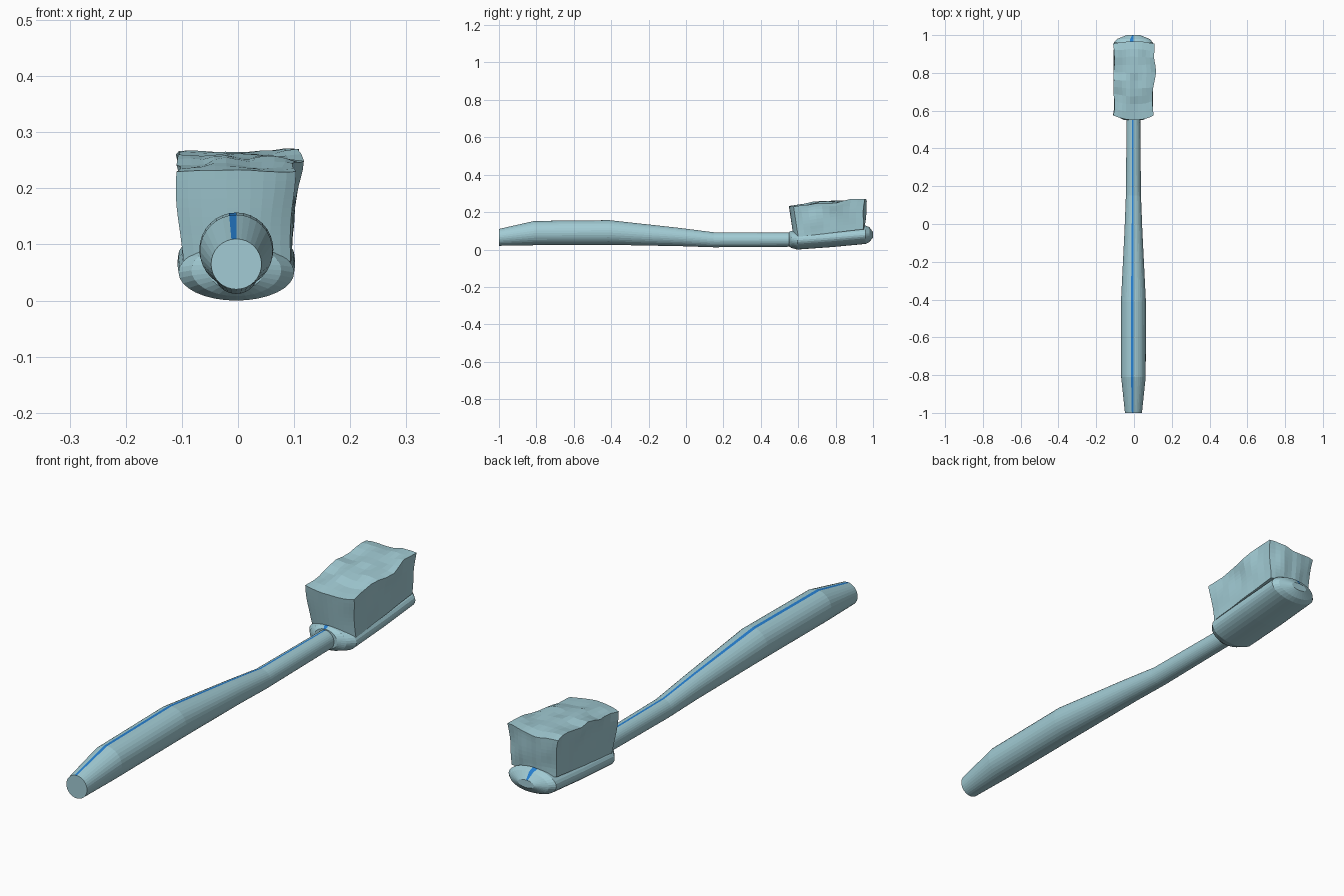
import bpy, bmesh
from math import sin, cos, pi
from mathutils import Vector, noise

if "Cube" in bpy.data.objects:
    bpy.data.objects.remove(bpy.data.objects["Cube"])

SIDES = 32


def finish(name, bm, mats=()):
    bmesh.ops.recalc_face_normals(bm, faces=bm.faces)
    me = bpy.data.meshes.new(name)
    bm.to_mesh(me)
    bm.free()
    for m in mats:
        me.materials.append(m)
    ob = bpy.data.objects.new(name, me)
    bpy.context.collection.objects.link(ob)
    return ob


def material(name, color):
    m = bpy.data.materials.new(name)
    m.diffuse_color = color
    m.use_nodes = True
    m.node_tree.nodes["Principled BSDF"].inputs["Base Color"].default_value = m.diffuse_color
    return m


body_mat = material("pale_teal", (0.36, 0.60, 0.66, 1))
stripe_mat = material("blue_stripe", (0.02, 0.22, 0.65, 1))


# Loft elliptical rings along y; one top facet carries the blue stripe
def loft(name, sections):
    bm = bmesh.new()
    rings = []
    for y, rx, z0, z1 in sections:
        ring = []
        for i in range(SIDES):
            a = pi / 2 + 2 * pi * i / SIDES
            ring.append(bm.verts.new((-0.003 + rx * cos(a), y,
                                      (z0 + z1) / 2 + (z1 - z0) / 2 * sin(a))))
        rings.append(ring)
    for r, s in zip(rings, rings[1:]):
        for i in range(SIDES):
            j = (i + 1) % SIDES
            f = bm.faces.new((r[i], r[j], s[j], s[i]))
            f.material_index = 1 if i == 0 else 0
    bm.faces.new(rings[0])
    bm.faces.new(rings[-1])
    return finish(name, bm, (body_mat, stripe_mat))


# Handle: y, half width, bottom z, top z
loft("handle", [
    (-1.00, 0.045, 0.020, 0.110), (-0.81, 0.065, 0.023, 0.153),
    (-0.41, 0.066, 0.025, 0.157), (-0.03, 0.047, 0.018, 0.115),
    (0.15, 0.040, 0.012, 0.092), (0.56, 0.036, 0.015, 0.090)])

# Head plate, rising slightly toward the tip
loft("head", [
    (0.55, 0.050, 0.018, 0.094), (0.565, 0.080, 0.008, 0.100),
    (0.595, 0.103, 0.000, 0.100), (0.78, 0.105, 0.013, 0.115),
    (0.96, 0.104, 0.030, 0.128), (0.98, 0.085, 0.040, 0.120),
    (1.00, 0.035, 0.064, 0.094)])

# Bristle block: subdivided cube, tapered, sheared and roughened
bm = bmesh.new()
bmesh.ops.create_cube(bm, size=2)
bmesh.ops.subdivide_edges(bm, edges=bm.edges, cuts=9, use_grid_fill=True)
for v in bm.verts:
    u, t, h = v.co.x, (v.co.y + 1) / 2, (v.co.z + 1) / 2
    rough = noise.noise_vector(Vector((u * 1.7, t * 4.5, h * 1.5)) + Vector((3.1, 7.3, 1.9)))
    half = 0.095 + 0.011 * h
    front = 0.575 - 0.025 * h + 0.025 * u * u
    back = 0.955 + 0.012 * h - 0.012 * u * u
    low = 0.068 + 0.04 * t
    top = 0.230 + 0.034 * min(1, t * 1.5)
    v.co = (u * half + rough.x * 0.012 * (0.3 + h) * abs(u),
            front + (back - front) * t + rough.y * 0.008 * t,
            low + (top - low) * h + rough.z * 0.016 * h * min(1, 0.3 + 2 * t))
finish("bristles", bm, (body_mat,))
